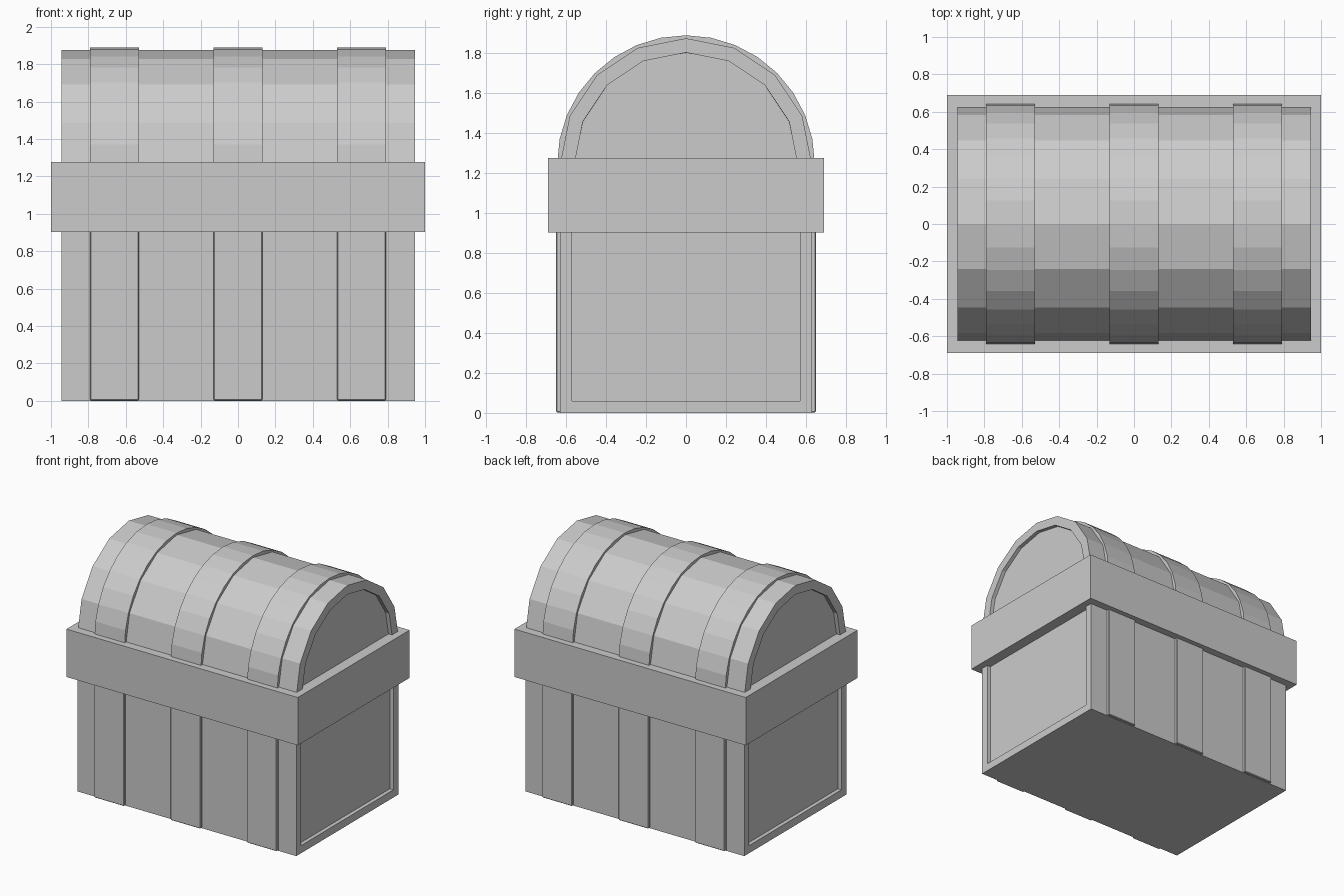
import bpy, bmesh, math

if "Cube" in bpy.data.objects:
    bpy.data.objects.remove(bpy.data.objects["Cube"])

grey = bpy.data.materials.new("plain grey")
grey.diffuse_color = (0.6, 0.6, 0.6, 1)
grey.use_nodes = True
grey.node_tree.nodes["Principled BSDF"].inputs["Base Color"].default_value = grey.diffuse_color

ARCH_Z = 1.245  # centre height of the lid arch


def arc(r, n):
    """Half-circle points in (y, z), from +y over the top to -y."""
    return [(r * math.cos(math.pi * i / n), ARCH_Z + r * math.sin(math.pi * i / n))
            for i in range(n + 1)]


def prism(name, profile, x0, x1, frame=0, bevel=0):
    """Extrude a (y, z) profile along x; optionally recess both ends behind a frame."""
    bm = bmesh.new()
    a = [bm.verts.new((x0, y, z)) for y, z in profile]
    b = [bm.verts.new((x1, y, z)) for y, z in profile]
    ends = [bm.faces.new(a), bm.faces.new(b[::-1])]
    n = len(profile)
    for i in range(n):
        j = (i + 1) % n
        bm.faces.new((a[j], a[i], b[i], b[j]))
    bmesh.ops.recalc_face_normals(bm, faces=bm.faces[:])
    if frame:
        bmesh.ops.inset_individual(bm, faces=ends, thickness=frame, use_even_offset=True)
        bmesh.ops.inset_individual(bm, faces=ends, thickness=0.0002, depth=-0.03,
                                   use_even_offset=True)
    if bevel:
        bmesh.ops.bevel(bm, geom=bm.edges[:], offset=bevel, segments=1, affect='EDGES')
    me = bpy.data.meshes.new(name)
    bm.to_mesh(me)
    bm.free()
    me.materials.append(grey)
    ob = bpy.data.objects.new(name, me)
    bpy.context.collection.objects.link(ob)
    return ob


def rect(y0, y1, z0, z1):
    return [(y0, z0), (y1, z0), (y1, z1), (y0, z1)]


# Lower body with recessed end panels
prism("chest_body", rect(-0.63, 0.63, 0, 0.97), -0.945, 0.945, frame=0.06)

# Wide rim band around the middle
prism("rim_band", rect(-0.69, 0.69, 0.903, 1.277), -1, 1)

# Arched lid with recessed end panels
prism("lid", arc(0.63, 8) + [(-0.63, 1.15), (0.63, 1.15)], -0.945, 0.945, frame=0.07)

# Three straps over the lid and down the front and back
for label, x in (("left", -0.66), ("middle", 0), ("right", 0.66)):
    prism(f"lid_strap_{label}", arc(0.645, 16) + arc(0.61, 16)[::-1], x - 0.13, x + 0.13)
    for side, s in (("front", -1), ("back", 1)):
        prism(f"{side}_strap_{label}", rect(*sorted((s * 0.62, s * 0.65)), 0.002, 0.95),
              x - 0.13, x + 0.13, bevel=0.005)
